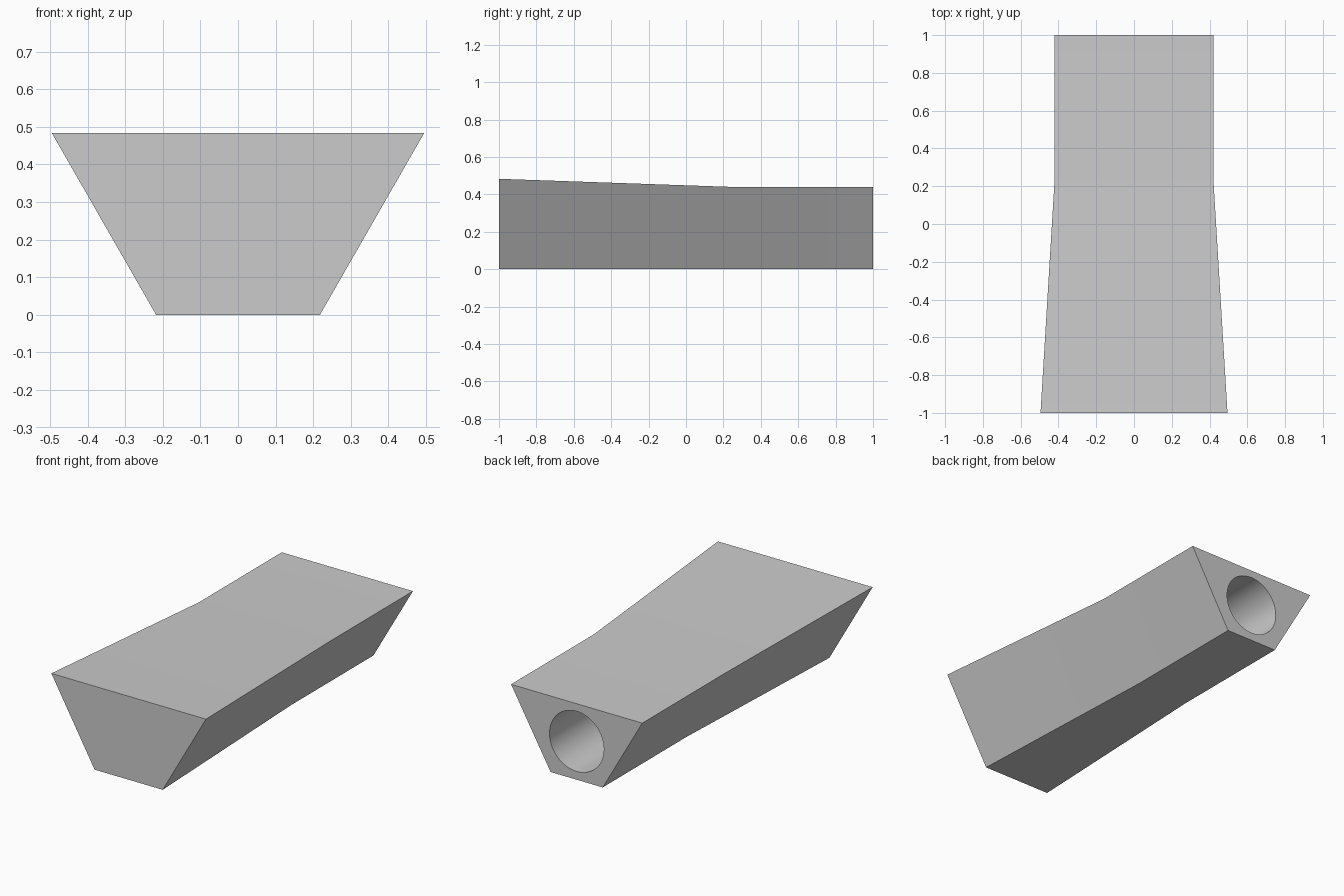
import bpy, bmesh, math

cube = bpy.data.objects.get("Cube")
if cube:
    bpy.data.objects.remove(cube, do_unlink=True)

# Single grey finish
grey = bpy.data.materials.new("plain_grey")
grey.use_nodes = True
colour = (0.6, 0.6, 0.6, 1)
grey.diffuse_color = colour
grey.node_tree.nodes["Principled BSDF"].inputs["Base Color"].default_value = colour

# Stations along the body: y, bottom half width, top half width, height
STATIONS = [(-1.0, 0.218, 0.495, 0.483),
            (0.24, 0.167, 0.42, 0.44),
            (1.0, 0.167, 0.42, 0.44)]
SOCKET_RADIUS = 0.174
SOCKET_END = 0.24

# Tapered trapezoid body lofted through the stations
bm = bmesh.new()
rings = []
for y, low, high, top in STATIONS:
    section = [(-low, 0), (low, 0), (high, top), (-high, top)]
    rings.append([bm.verts.new((x, y, z)) for x, z in section])
for a, b in zip(rings, rings[1:]):
    for i in range(4):
        j = (i + 1) % 4
        bm.faces.new((a[i], a[j], b[j], b[i]))
bm.faces.new(rings[0])
bm.faces.new(rings[-1])
bmesh.ops.recalc_face_normals(bm, faces=bm.faces)
mesh = bpy.data.meshes.new("body")
bm.to_mesh(mesh)
bm.free()
body = bpy.data.objects.new("body", mesh)
bpy.context.collection.objects.link(body)
mesh.materials.append(grey)

# Blind round socket bored into the back end
depth = 1.1 - SOCKET_END
bpy.ops.mesh.primitive_cylinder_add(
    vertices=64, radius=SOCKET_RADIUS, depth=depth,
    location=(0, SOCKET_END + depth / 2, 0.222), rotation=(math.pi / 2, 0, 0))
cutter = bpy.context.object
cutter.name = "socket_cutter"
cutter.hide_render = True
cutter.data.materials.append(grey)

bore = body.modifiers.new("socket", "BOOLEAN")
bore.operation = "DIFFERENCE"
bore.solver = "EXACT"
bore.object = cutter
bpy.ops.object.select_all(action="DESELECT")
body.select_set(True)
bpy.context.view_layer.objects.active = body
bpy.ops.object.modifier_apply(modifier=bore.name)
bpy.data.objects.remove(cutter, do_unlink=True)

# Smooth bore and gentle bend, crisp outer edges
bpy.ops.object.shade_smooth_by_angle(angle=math.radians(30))
